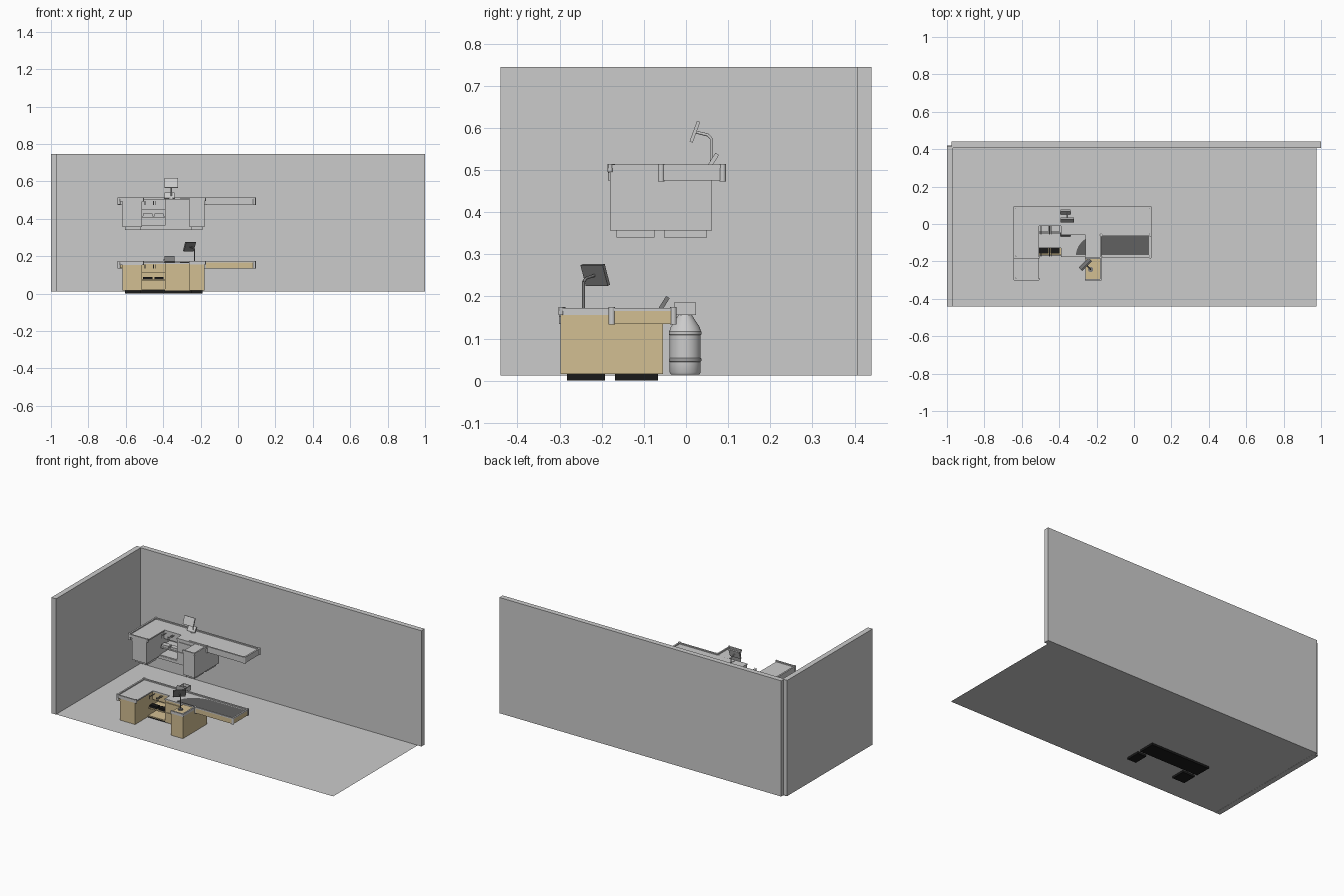
import bpy, bmesh, math
from mathutils import Vector, Matrix

if "Cube" in bpy.data.objects:
    bpy.data.objects.remove(bpy.data.objects["Cube"])


def material(name, rgb):
    m = bpy.data.materials.new(name)
    m.diffuse_color = (*rgb, 1)
    m.use_nodes = True
    m.node_tree.nodes["Principled BSDF"].inputs["Base Color"].default_value = m.diffuse_color
    return m


TAN = material("tan_laminate", (0.65, 0.52, 0.29))
BELT = material("belt_rubber", (0.12, 0.12, 0.12))
BLACK = material("black_plastic", (0.01, 0.01, 0.01))
DARK = material("dark_plastic", (0.2, 0.2, 0.2))


def finish(name, bm, mat=None, at=(0, 0, 0), smooth=False):
    bmesh.ops.recalc_face_normals(bm, faces=bm.faces)
    me = bpy.data.meshes.new(name)
    bm.to_mesh(me)
    bm.free()
    ob = bpy.data.objects.new(name, me)
    bpy.context.collection.objects.link(ob)
    ob.location = at
    if mat:
        me.materials.append(mat)
    if smooth:
        bpy.context.view_layer.objects.active = ob
        ob.select_set(True)
        bpy.ops.object.shade_smooth_by_angle(angle=math.radians(35))
        ob.select_set(False)
    return ob


def box(name, x, y, z, mat=None, at=(0, 0, 0), rot=None):
    # x, y, z are (low, high) ranges; rot is an optional matrix
    bm = bmesh.new()
    bmesh.ops.create_cube(bm, size=1)
    for v in bm.verts:
        v.co = [r[0] + (r[1] - r[0]) * (c + 0.5) for r, c in zip((x, y, z), v.co)]
    if rot:
        bm.transform(rot)
    return finish(name, bm, mat, at)


def slab(name, pts, z0, z1, mat=None, at=(0, 0, 0)):
    bm = bmesh.new()
    f = bm.faces.new([bm.verts.new((x, y, z0)) for x, y in pts])
    ext = bmesh.ops.extrude_face_region(bm, geom=[f])
    for v in ext["geom"]:
        if isinstance(v, bmesh.types.BMVert):
            v.co.z = z1
    return finish(name, bm, mat, at)


def rod(name, a, b, r, mat=None, at=(0, 0, 0), sides=12, rot=None):
    a, b = Vector(a), Vector(b)
    d = b - a
    bm = bmesh.new()
    bmesh.ops.create_cone(bm, cap_ends=True, segments=sides, radius1=r, radius2=r, depth=d.length)
    bm.transform(Matrix.Translation((a + b) / 2) @ d.to_track_quat('Z', 'Y').to_matrix().to_4x4())
    if rot:
        bm.transform(rot)
    return finish(name, bm, mat, at, True)


def lathe(name, profile, at, sides=32):
    bm = bmesh.new()
    vs = [bm.verts.new((r, 0, z)) for r, z in profile]
    es = [bm.edges.new(p) for p in zip(vs, vs[1:])]
    bmesh.ops.spin(bm, geom=vs + es, axis=(0, 0, 1), cent=(0, 0, 0), angle=math.tau, steps=sides)
    bmesh.ops.remove_doubles(bm, verts=bm.verts, dist=1e-5)
    return finish(name, bm, None, at, True)


def screen(tag, at, post, turn, mat):
    # post, bent arm and tilted display, facing local -y
    R = Matrix.Translation((*post, 0)) @ Matrix.Rotation(turn, 4, 'Z')
    rod(tag + "screen_base", (0, 0, 0.165), (0, 0, 0.173), 0.014, mat, at, 16, R)
    rod(tag + "screen_post", (0, 0, 0.165), (0, 0, 0.238), 0.0035, mat, at, 12, R)
    rod(tag + "screen_elbow", (0, 0, 0.237), (0, -0.008, 0.245), 0.0035, mat, at, 12, R)
    rod(tag + "screen_arm", (0, -0.007, 0.245), (0, -0.036, 0.252), 0.0035, mat, at, 12, R)
    T = R @ Matrix.Translation((0, -0.039, 0.253)) @ Matrix.Rotation(math.radians(-20), 4, 'X')
    box(tag + "screen_display", (-0.037, 0.037), (-0.004, 0.004), (-0.026, 0.026), mat, at, T)


def checkout(tag, at, col, post, turn):
    tan, belt, black, dark = (TAN, BELT, BLACK, DARK) if col else (None,) * 4
    # plinths
    for n, x, y in (("left", (-0.605, -0.52), (-0.165, -0.075)),
                    ("right", (-0.25, -0.19), (-0.165, -0.075)),
                    ("back", (-0.605, -0.19), (-0.052, 0.05))):
        box(f"{tag}{n}_plinth", x, y, (0.002, 0.02), black, at)
    # cabinets
    box(tag + "left_cabinet", (-0.617, -0.513), (-0.181, 0.062), (0.018, 0.164), tan, at)
    box(tag + "right_cabinet", (-0.26, -0.178), (-0.181, 0.062), (0.018, 0.166), tan, at)
    box(tag + "drawer_cabinet", (-0.39, -0.26), (-0.055, 0.062), (0.018, 0.164), tan, at)
    for i, z in enumerate(((0.03, 0.082), (0.09, 0.145))):
        box(f"{tag}drawer_front_{i}", (-0.38, -0.27), (-0.059, -0.054), z, tan, at)
    # open shelf bay
    box(tag + "bay_back", (-0.514, -0.389), (0.05, 0.062), (0.018, 0.164), tan, at)
    for i, (z, y) in enumerate(((0.018, -0.05), (0.068, -0.045))):
        box(f"{tag}bay_shelf_{i}", (-0.514, -0.389), (y, 0.055), (z, z + 0.008), tan, at)
    box(tag + "bay_apron", (-0.514, -0.389), (-0.008, 0.0), (0.112, 0.165), tan, at)
    for i, x in enumerate((-0.508, -0.447)):
        box(f"{tag}shelf_bin_{i}", (x, x + 0.05), (-0.042, -0.012), (0.076, 0.09), black, at)
    for i, x in enumerate((-0.497, -0.452, -0.44)):
        rod(f"{tag}bag_hook_{i}", (x, -0.004, 0.15), (x, -0.055, 0.15), 0.002, dark, at, 8)
        rod(f"{tag}bag_hook_tip_{i}", (x, -0.055, 0.135), (x, -0.055, 0.158), 0.002, dark, at, 8)
    # worktop
    top = [(-0.638, -0.178), (-0.508, -0.178), (-0.508, -0.01), (-0.39, -0.01), (-0.39, -0.06),
           (0.088, -0.06), (0.088, 0.088), (-0.638, 0.088)]
    slab(tag + "worktop", top, 0.16, 0.168, None, at)
    # conveyor belt with curved end
    curve = [(-0.15 - 0.16 * math.cos(a), -0.05 + 0.12 * math.sin(a))
             for a in [math.pi / 2 * i / 12 for i in range(13)]]
    slab(tag + "belt", curve + [(0.08, 0.07), (0.08, -0.05)], 0.165, 0.171, belt, at)
    # underside of overhangs
    box(tag + "arm_underside", (-0.18, 0.086), (-0.06, 0.086), (0.137, 0.142), tan, at)
    box(tag + "back_underside", (-0.636, -0.18), (0.06, 0.086), (0.137, 0.142), tan, at)
    box(tag + "left_underside", (-0.636, -0.615), (-0.178, 0.062), (0.137, 0.142), tan, at)
    # skirts with raised edge trims
    for n, x, y, z in (("left", (-0.642, -0.634), (-0.178, 0.088), 0.137),
                       ("back", (-0.638, 0.088), (0.084, 0.092), 0.137),
                       ("end", (0.084, 0.092), (-0.06, 0.088), 0.137),
                       ("arm_front", (-0.178, 0.088), (-0.064, -0.056), 0.137),
                       ("leg_front", (-0.638, -0.508), (-0.183, -0.176), 0.155),
                       ("cabinet_side", (-0.182, -0.175), (-0.183, -0.06), 0.158),
                       ("cabinet_front", (-0.26, -0.175), (-0.185, -0.178), 0.158)):
        box(f"{tag}{n}_skirt", x, y, (z, 0.168), tan if z < 0.15 else None, at)
        g = 0.001
        box(f"{tag}{n}_trim", (x[0] - g, x[1] + g), (y[0] - g, y[1] + g), (0.167, 0.175), None, at)
    # corner posts
    for i, (x, y, z) in enumerate(((-0.637, -0.177, 0.137), (-0.637, 0.087, 0.135), (0.087, 0.087, 0.135),
                                   (0.087, -0.059, 0.135), (-0.176, -0.059, 0.135),
                                   (-0.509, -0.178, 0.155), (-0.178, -0.18, 0.158))):
        rod(f"{tag}corner_post_{i}", (x, y, z), (x, y, 0.177), 0.008 if z < 0.15 else 0.006, None, at, 16)
    # tilted card terminal
    T = Matrix.Translation((-0.367, 0.055, 0.17)) @ Matrix.Rotation(math.radians(-32), 4, 'X')
    box(tag + "card_terminal", (-0.027, 0.027), (-0.005, 0.005), (0, 0.036), dark, at, T)
    screen(tag, at, post, turn, dark)


# room shell
bm = bmesh.new()
bm.faces.new([bm.verts.new((x, y, 0.013)) for x, y in
              ((-1, -0.44), (0.975, -0.44), (0.975, 0.42), (-1, 0.42))])
finish("floor", bm)
box("back_wall", (-0.975, 1), (0.407, 0.44), (0.012, 0.745))
box("left_wall", (-1, -0.967), (-0.44, 0.415), (0.012, 0.745))

# coloured checkout on the floor, plain one above it
checkout("lower_", (0, -0.117, -0.002), True, (-0.232, -0.126), math.radians(-135))
checkout("upper_", (0, 0, 0.338), False, (-0.357, 0.06), 0)

# gas bottle behind the lower checkout
B = (-0.372, -0.002, 0)
lathe("gas_bottle", [(0, 0.015), (0.034, 0.015), (0.037, 0.02), (0.037, 0.045), (0.0385, 0.047),
                     (0.0385, 0.052), (0.037, 0.054), (0.037, 0.108), (0.0385, 0.11), (0.0385, 0.117),
                     (0.037, 0.119), (0.034, 0.128), (0.024, 0.143), (0.015, 0.158), (0.012, 0.17),
                     (0.008, 0.178), (0, 0.178)], B)
for i in range(4):
    box(f"bottle_guard_{i}", (-0.026, 0.026), (0.023, 0.026), (0.156, 0.186), None, B,
        Matrix.Rotation(i * math.pi / 2, 4, 'Z'))
